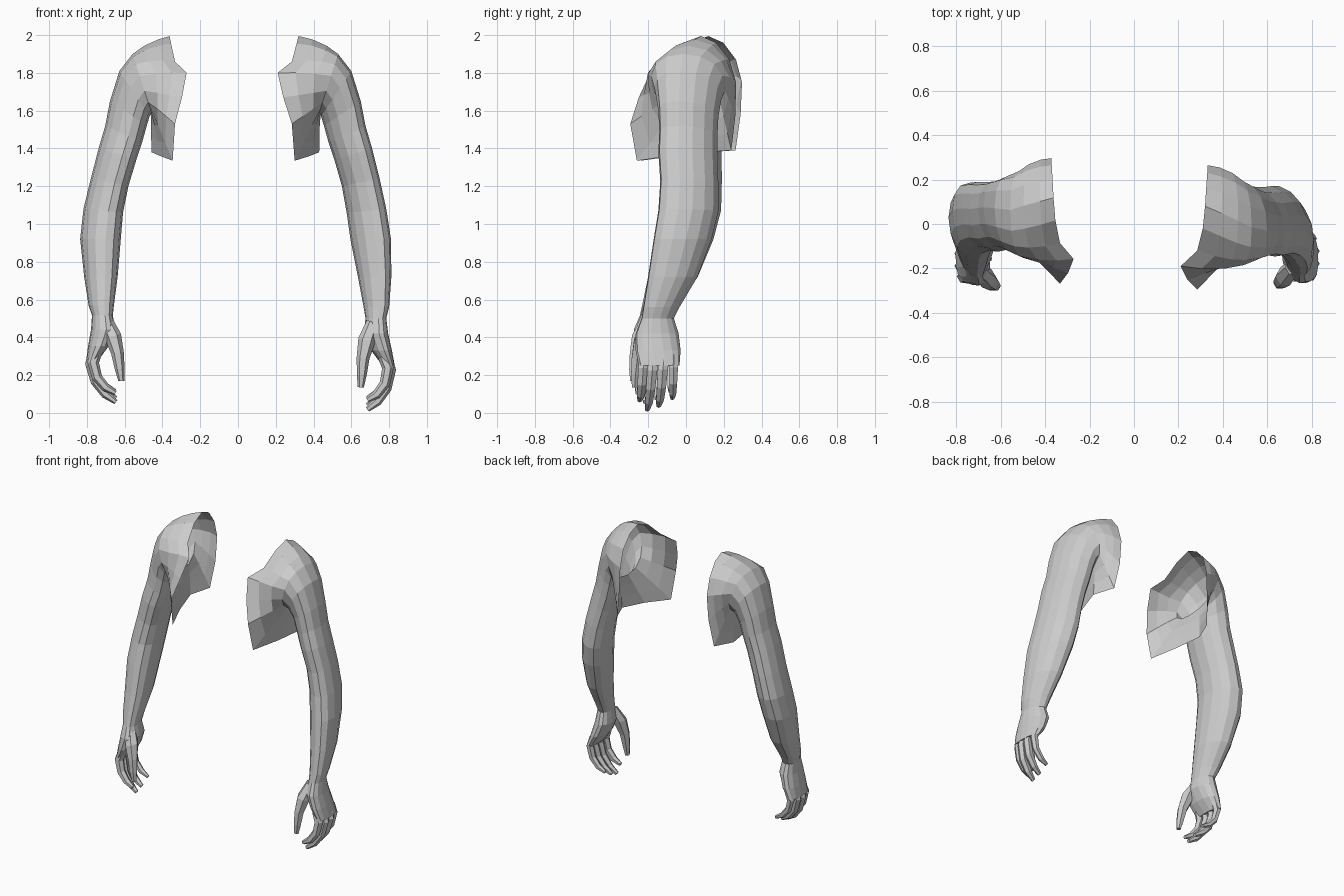
import bpy
import math
from mathutils import Vector

cube = bpy.data.objects.get("Cube")
if cube:
    bpy.data.objects.remove(cube, do_unlink=True)

SIDES = 14
Y_AXIS = Vector((0, 1, 0))

# How far each arm's sections turn forward on the outer side
TURN = {"left": .5, "right": -.35}

# Pose difference of the right arm: height -> offset (outward, back, up)
POSE = [
    (0.0, Vector((-.04, -.01, .04))),
    (.45, Vector((-.015, -.01, .02))),
    (.7, Vector((0, 0, 0))),
    (1.0, Vector((.035, .012, 0))),
    (1.3, Vector((.028, .02, 0))),
    (2.0, Vector((.028, .038, 0))),
]


def pose_right(p):
    offset = POSE[-1][1].copy()
    for (z0, a), (z1, b) in zip(POSE, POSE[1:]):
        if p.z <= z1:
            offset = a.lerp(b, max(0, (p.z - z0) / (z1 - z0)))
            break
    if p.z > 1.3:
        offset.x += max(0, .4 - p.x) * .18
    q = p + offset
    return Vector((-q.x, q.y, q.z))


def ring(center, outward, forward, count, power=1.0):
    """Closed section running outer, front, inner, back."""
    points = []
    for k in range(count):
        a = math.tau * k / count
        c, s = math.cos(a), math.sin(a)
        c = math.copysign(abs(c) ** power, c)
        s = math.copysign(abs(s) ** power, s)
        points.append(center + outward * c + forward * s)
    return points


def arm_ring(section, turn):
    """Arm section, sheared so its outer side sits further forward."""
    xo, zo, xi, zi, front, back = section
    half = Vector(((xo - xi) / 2, 0, (zo - zi) / 2))
    center = Vector(((xo + xi) / 2, (front + back) / 2, (zo + zi) / 2))
    half.y = -turn * half.x
    depth = math.sqrt(((back - front) / 2) ** 2 - half.y ** 2)
    return ring(center, half, -Y_AXIS * depth, SIDES, .9)


def bridge(start, end, t, bulge):
    """Section between two others, swollen on its upper part."""
    points = [a.lerp(b, t) for a, b in zip(start, end)]
    center = sum(points, Vector()) / len(points)
    for p in points:
        if p.z > center.z:
            p += (p - center).normalized() * bulge
    return points


def loft(name, rings, right, cap_start=False):
    n = len(rings[0])
    verts = [pose_right(p) if right else p for r in rings for p in r]
    faces = []
    for i in range(len(rings) - 1):
        for k in range(n):
            a, b = i * n + k, i * n + (k + 1) % n
            faces.append((a, b, b + n, a + n))
    last = (len(rings) - 1) * n
    faces.append(tuple(range(last, last + n)))
    if cap_start:
        faces.append(tuple(reversed(range(n))))
    if right:
        faces = [tuple(reversed(f)) for f in faces]
    mesh = bpy.data.meshes.new(name)
    mesh.from_pydata(verts, [], faces)
    mesh.update()
    obj = bpy.data.objects.new(name, mesh)
    bpy.context.collection.objects.link(obj)


def digit(name, path, radii, right):
    """Six-sided tapered finger along a path."""
    rings = []
    for i, p in enumerate(path):
        before, after = path[max(i - 1, 0)], path[min(i + 1, len(path) - 1)]
        outward = (after - before).normalized().cross(Y_AXIS).normalized()
        rings.append(ring(p, outward * radii[i], -Y_AXIS * radii[i], 6))
    loft(name, rings, right, cap_start=True)


# Open edge where the shoulder meets the torso: over the top, chest, ribs, back
OPENING = [Vector(p) for p in (
    (.32, .08, 1.995), (.31, -.02, 1.955), (.285, -.12, 1.86),
    (.21, -.19, 1.8), (.24, -.25, 1.67), (.285, -.295, 1.53),
    (.30, -.26, 1.335), (.38, -.08, 1.36), (.43, .1, 1.38),
    (.37, .24, 1.39), (.34, .262, 1.58), (.33, .265, 1.75),
    (.33, .23, 1.87), (.325, .16, 1.96),
)]

# Arm sections: outer x, outer z, inner x, inner z, front y, back y
SECTIONS = [
    (.53, 1.9, .43, 1.59, -.185, .205),     # shoulder
    (.60, 1.81, .44, 1.57, -.165, .185),
    (.65, 1.65, .455, 1.52, -.145, .17),    # upper arm
    (.675, 1.52, .48, 1.43, -.14, .165),
    (.71, 1.4, .51, 1.34, -.145, .165),
    (.75, 1.24, .55, 1.2, -.135, .17),      # elbow
    (.785, 1.08, .575, 1.06, -.145, .17),
    (.81, .92, .595, .92, -.17, .135),      # forearm
    (.812, .72, .635, .72, -.2, .06),
    (.80, .56, .665, .56, -.225, -.035),
    (.785, .5, .675, .5, -.235, -.065),     # wrist
    (.795, .42, .665, .42, -.265, -.04),    # palm
    (.815, .33, .705, .33, -.265, -.03),
    (.83, .25, .765, .25, -.25, -.035),
]

# Curled finger profile (x, z) and its thickness
FINGER = [(.785, .3), (.805, .225), (.785, .13), (.738, .06), (.685, .018)]
FINGER_RADII = [.03, .031, .028, .024, .014]

# Finger: knuckle y, tip y, lift of the tip, thickness factor, inward shift
FINGERS = {
    "index_finger": (-.22, -.245, .05, 1, .015),
    "middle_finger": (-.17, -.205, 0, 1, 0),
    "ring_finger": (-.115, -.145, .02, 1, 0),
    "little_finger": (-.063, -.072, .06, .85, .01),
}

THUMB = [(.715, -.195, .48), (.682, -.235, .385), (.662, -.258, .29),
         (.655, -.268, .2), (.65, -.272, .135)]
THUMB_RADII = [.035, .046, .034, .026, .016]

for side in ("left", "right"):
    right = side == "right"

    # Shoulder, arm and palm in one skin
    arm = [arm_ring(s, TURN[side]) for s in SECTIONS]
    shoulder = [bridge(OPENING, arm[0], t, .015) for t in (.35, .7)]
    loft(side + "_arm", [OPENING] + shoulder + arm, right)

    # Fingers
    for name, (knuckle, tip, lift, size, shift) in FINGERS.items():
        path = []
        for i, (x, z) in enumerate(FINGER):
            t = i / (len(FINGER) - 1)
            y = knuckle + (tip - knuckle) * t
            path.append(Vector((x - shift * (1 - t), y, z + lift * t)))
        digit(side + "_" + name, path, [r * size for r in FINGER_RADII], right)

    # Thumb
    digit(side + "_thumb", [Vector(p) for p in THUMB], THUMB_RADII, right)
